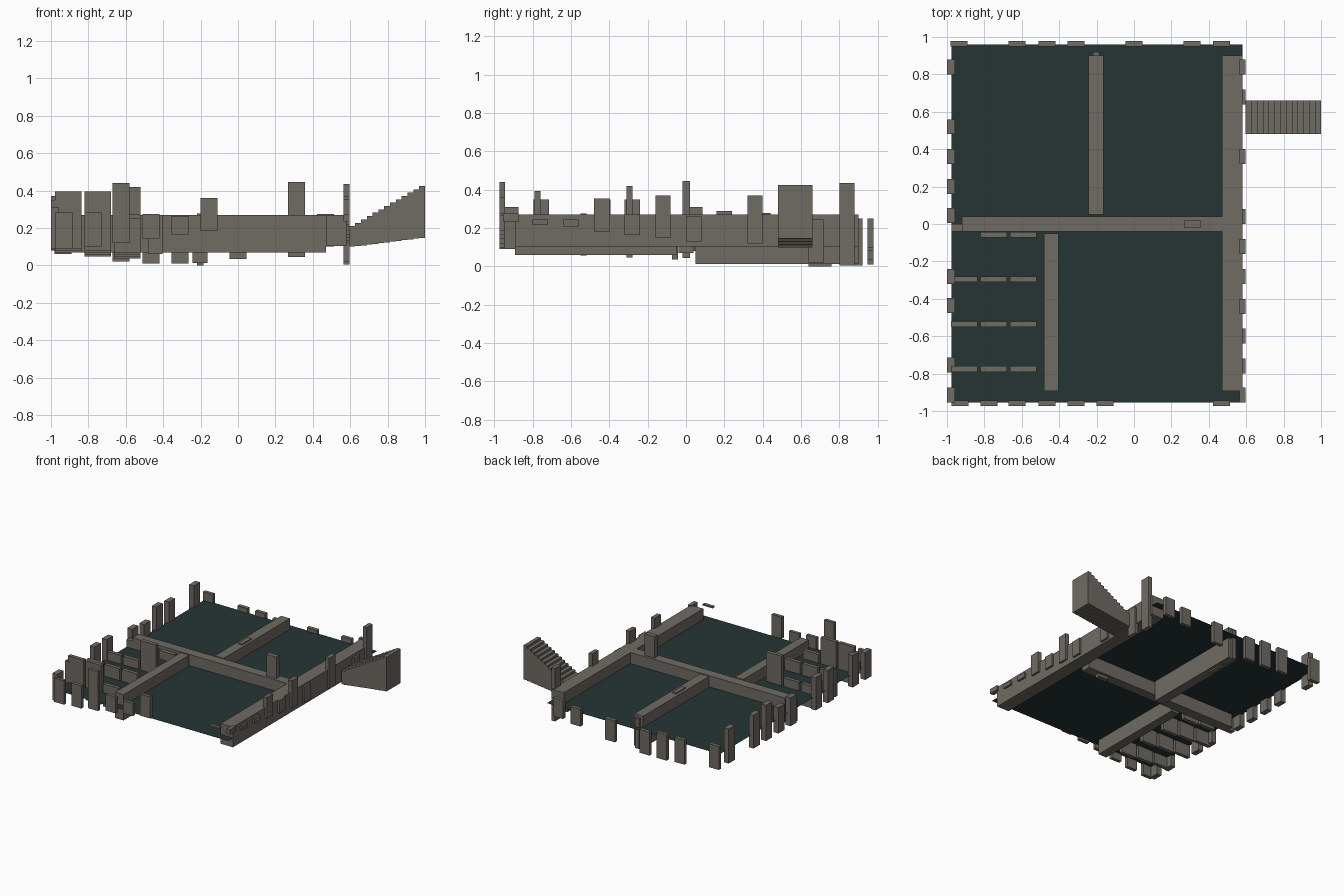
import bpy


def material(name, rgb):
    m = bpy.data.materials.new(name)
    m.diffuse_color = (*rgb, 1)
    return m


STONE = material("weathered_wood", (0.16, 0.145, 0.125))
WATER = material("water", (0.018, 0.036, 0.034))


def boxes(name, items, mat=STONE):
    """One object made of boxes given as (x0, x1, y0, y1, z0, z1)."""
    verts, faces = [], []
    for x0, x1, y0, y1, z0, z1 in items:
        b = len(verts)
        verts += [(x, y, z) for z in (z0, z1)
                  for x, y in ((x0, y0), (x1, y0), (x1, y1), (x0, y1))]
        faces += [[b + i for i in f] for f in
                  ((3, 2, 1, 0), (4, 5, 6, 7), (0, 1, 5, 4),
                   (1, 2, 6, 5), (2, 3, 7, 6), (3, 0, 4, 7))]
    me = bpy.data.meshes.new(name)
    me.from_pydata(verts, [], faces)
    me.materials.append(mat)
    ob = bpy.data.objects.new(name, me)
    bpy.context.collection.objects.link(ob)
    return ob


# Water surface: a single flat sheet
me = bpy.data.meshes.new("water_surface")
me.from_pydata([(-.975, -.955, .18), (.58, -.955, .18), (.58, .96, .18), (-.975, .96, .18)],
               [], [(0, 1, 2, 3)])
me.materials.append(WATER)
bpy.context.collection.objects.link(bpy.data.objects.new("water_surface", me))

# Walkways
boxes("quay_wall", [(.47, .58, -.893, .9, .105, .27)])
boxes("cross_walkway", [(-.92, .47, -.04, .04, .07, .27)])
boxes("front_walkway", [(-.48, -.405, -.893, -.05, .06, .27)])
boxes("back_walkway", [(-.243, -.163, .05, .9, .012, .27)])

# Staircase: stepped above and below
N = 13
step = .405 / N
boxes("staircase", [(.595 + i * step, .595 + (i + 1) * step, .48, .66,
                     .10 + .047 * i / (N - 1), .21 + .215 * i / (N - 1)) for i in range(N)])

# Post rows around the basin: (centre, bottom, top)
H = .04
front = [(-.93, .09, .285), (-.775, .10, .285), (-.625, .12, .44), (-.465, .143, .275),
         (-.31, .163, .265), (-.155, .185, .36), (.467, .265, .276)]
back = [(-.935, .06, .25), (-.625, .02, .22), (-.465, .01, .22), (-.31, .01, .20),
        (0, .035, .21), (.31, .08, .22), (.467, .10, .25)]
left = [(.84, .08, .36), (.52, .08, .35), (.36, .08, .37), (.2, .08, .29), (.045, .08, .31),
        (-.28, .085, .35), (-.435, .085, .35), (-.755, .09, .35), (-.915, .09, .31)]
right = [(.84, .005, .435), (.68, .02, .245), (.36, .12, .37), (.04, .13, .26),
         (-.12, .148, .37), (-.28, .165, .27), (-.44, .183, .355), (-.6, .207, .245),
         (-.76, .215, .245), (-.915, .235, .275)]
T = .045
boxes("front_posts", [(c - T, c + T, -.972, -.945, a, b) for c, a, b in front])
boxes("back_posts", [(c - T, c + T, .948, .978, a, b) for c, a, b in back])
boxes("left_posts", [(-1, -.957, c - H, c + H, a, b) for c, a, b in left])
boxes("right_posts", [(.563, .596, c - H, c + H, a, b) for c, a, b in right])

# Berth divider panels: columns by rows, with a few tall ones
tall = {(2, 1): .42, (0, 3): .395, (1, 3): .395}
panels = []
for i, (x, z) in enumerate(((-.978, .06), (-.82, .047), (-.662, .037))):
    for j, y in enumerate((-.058, -.295, -.535, -.775)):
        if (i, j) != (0, 0):
            panels.append((x, x + .14, y - .015, y + .015, z + .01 * j,
                           tall.get((i, j), .275 if j == 2 else .25)))
boxes("berth_panels", panels)

# Posts set into the walkways
boxes("walkway_posts", [(.268, .358, -.018, .02, .045, .445),
                        (-.975, -.885, -.04, 0, .07, .24),
                        (-.22, -.185, .32, .44, .02, .278),
                        (-.22, -.185, .64, .76, 0, .25),
                        (-.22, -.185, .80, .92, .005, .25)])
